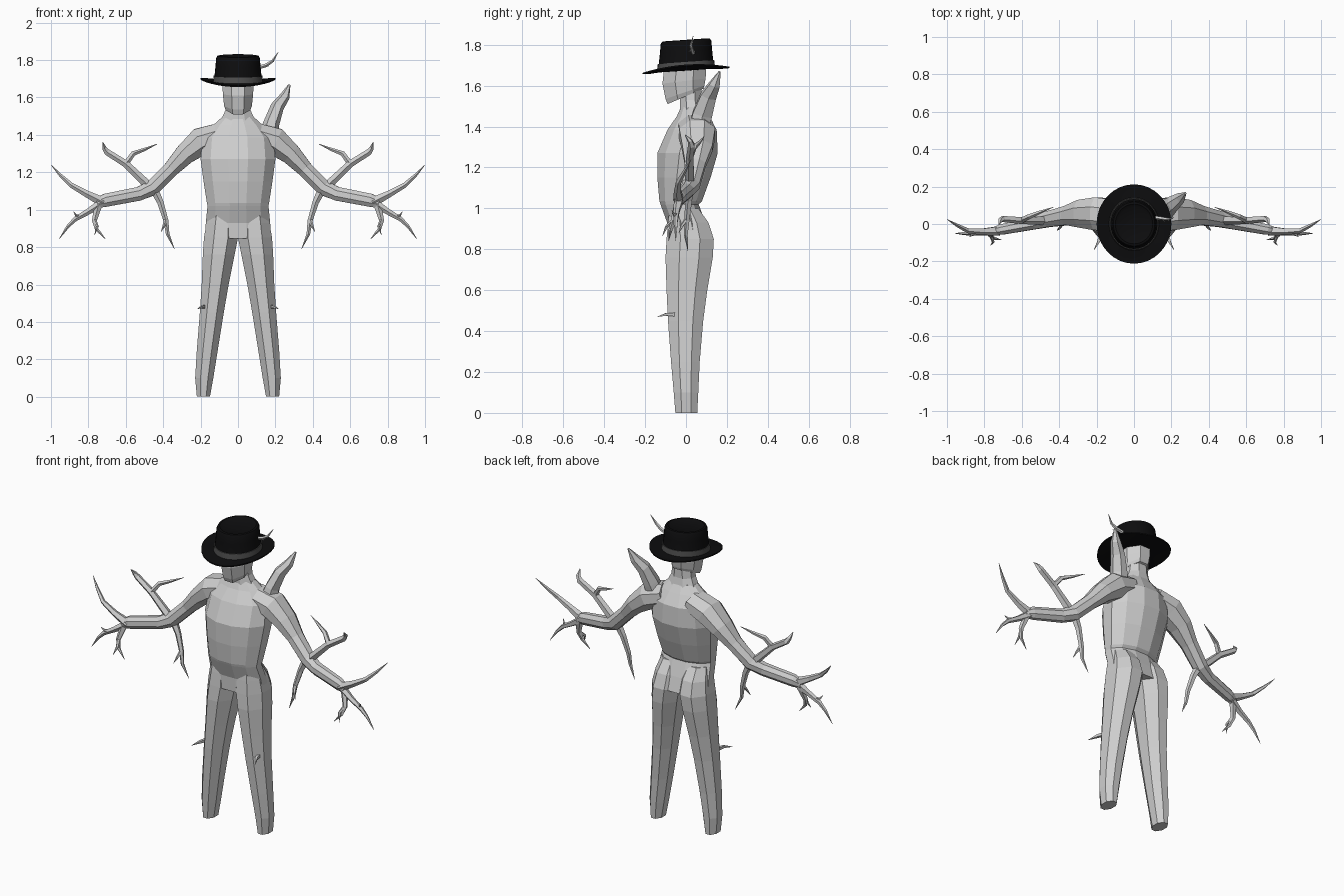
import bpy, bmesh, math
from mathutils import Vector


def material(name, rgb):
    m = bpy.data.materials.new(name)
    m.diffuse_color = (*rgb, 1)
    return m


BARK = material("pale_grey", (0.62, 0.62, 0.62))
FELT = material("hat_black", (0.004, 0.004, 0.0045))
BAND = material("band_grey", (0.075, 0.075, 0.075))


def make_object(name, bm, mat, mirror=False, smooth=False):
    bmesh.ops.recalc_face_normals(bm, faces=bm.faces)
    me = bpy.data.meshes.new(name)
    bm.to_mesh(me)
    bm.free()
    me.materials.append(mat)
    if smooth:
        for p in me.polygons:
            p.use_smooth = True
        me.set_sharp_from_angle(angle=math.radians(35))
    ob = bpy.data.objects.new(name, me)
    bpy.context.collection.objects.link(ob)
    if mirror:
        ob.modifiers.new("mirror", 'MIRROR').use_mirror_merge = False
    return ob


def skin(bm, rings, closed=False):
    """Join rings of points with quads; cap the ends or close the loop."""
    loops = [[bm.verts.new(p) for p in r] for r in rings]
    n = len(loops[0])
    pairs = list(zip(loops, loops[1:]))
    if closed:
        pairs.append((loops[-1], loops[0]))
    for a, b in pairs:
        for i in range(n):
            j = (i + 1) % n
            bm.faces.new((a[i], a[j], b[j], b[i]))
    if not closed:
        bm.faces.new(loops[0])
        bm.faces.new(loops[-1])


def oval(z, x0, x1, y0, y1, n=8, z_back=None):
    """Faceted oval filling the given box; z_back tilts it upward at the rear."""
    pts, k = [], 1 / math.cos(math.pi / n)
    for i in range(n):
        a = 2 * math.pi * (i + 0.5) / n
        u, v = math.cos(a) * k, math.sin(a) * k
        zz = z if z_back is None else z + (z_back - z) * (v + 1) / 2
        pts.append(((x0 + x1) / 2 + u * (x1 - x0) / 2,
                    (y0 + y1) / 2 + v * (y1 - y0) / 2, zz))
    return pts


def branch(bm, path, n=5):
    """Tapered tube; path entries are x, y, z, radius and optional y radius."""
    pts = [Vector(p[:3]) for p in path]
    rings = []
    for i, p in enumerate(pts):
        t = (pts[min(i + 1, len(pts) - 1)] - pts[max(i - 1, 0)]).normalized()
        ref = Vector((1, 0, 0)) if abs(t.y) > 0.85 else Vector((0, 1, 0))
        u = (ref - t * ref.dot(t)).normalized()
        v = t.cross(u)
        r = path[i][3]
        ru = path[i][4] if len(path[i]) > 4 else r
        rings.append([p + u * ru * math.cos(2 * math.pi * (k + 0.5) / n)
                      + v * r * math.sin(2 * math.pi * (k + 0.5) / n) for k in range(n)])
    skin(bm, rings)


# Torso: z, half width, front y, back y
bm = bmesh.new()
skin(bm, [oval(z, -w, w, f, b, 12) for z, w, f, b in (
    (0.845, 0.178, -0.09, 0.12), (0.93, 0.172, -0.092, 0.095), (1.02, 0.163, -0.125, 0.062),
    (1.035, 0.166, -0.13, 0.078), (1.15, 0.184, -0.14, 0.12), (1.27, 0.2, -0.14, 0.155),
    (1.385, 0.19, -0.09, 0.15), (1.45, 0.135, -0.045, 0.11), (1.495, 0.085, -0.025, 0.08))])
make_object("torso", bm, BARK)

# Neck
bm = bmesh.new()
skin(bm, [oval(z, -w, w, f, b) for z, w, f, b in (
    (1.46, 0.1, -0.03, 0.09), (1.53, 0.068, -0.03, 0.075), (1.62, 0.055, -0.03, 0.075))])
make_object("neck", bm, BARK)

# Head with a jaw line rising to the rear
bm = bmesh.new()
skin(bm, [oval(z, -w, w, f, b, 8, zb) for z, zb, w, f, b in (
    (1.51, 1.585, 0.066, -0.09, 0.085), (1.535, 1.60, 0.074, -0.1, 0.09),
    (1.61, 1.635, 0.081, -0.115, 0.096), (1.70, 1.71, 0.084, -0.105, 0.1))])
make_object("head", bm, BARK)

# Legs: z, inner x, outer x, front y, back y
bm = bmesh.new()
skin(bm, [oval(*r) for r in (
    (0.0, 0.15, 0.22, -0.052, 0.055), (0.1, 0.132, 0.229, -0.06, 0.06),
    (0.25, 0.108, 0.22, -0.073, 0.067), (0.45, 0.076, 0.204, -0.088, 0.084),
    (0.6, 0.05, 0.194, -0.095, 0.104), (0.76, 0.018, 0.188, -0.1, 0.131),
    (0.85, 0.0, 0.182, -0.095, 0.136), (0.93, 0.005, 0.168, -0.088, 0.11),
    (1.0, 0.02, 0.15, -0.08, 0.06))])
make_object("legs", bm, BARK, mirror=True)

# Knee twigs
bm = bmesh.new()
branch(bm, [(0.175, -0.04, 0.48, 0.014), (0.19, -0.095, 0.482, 0.01),
            (0.215, -0.14, 0.47, 0.001)], 4)
make_object("knee_twigs", bm, BARK, mirror=True)

# Arms
bm = bmesh.new()
branch(bm, [(0.09, 0.045, 1.40, 0.07, 0.09), (0.2, 0.055, 1.365, 0.08, 0.095),
            (0.285, 0.055, 1.295, 0.06, 0.08), (0.36, 0.045, 1.215, 0.045, 0.055),
            (0.46, 0.025, 1.115, 0.045, 0.045), (0.53, 0.005, 1.085, 0.04, 0.036),
            (0.71, -0.03, 1.05, 0.038, 0.03), (0.755, -0.038, 1.035, 0.025, 0.02)], 8)
make_object("arms", bm, BARK, mirror=True)

# Branches growing from elbows and hands
bm = bmesh.new()
for path in (
    # elbow, upward with fork
    [(0.46, 0.02, 1.11, 0.026), (0.6, 0.02, 1.245, 0.02), (0.7, 0.028, 1.308, 0.018),
     (0.715, 0.02, 1.33, 0.013), (0.722, -0.005, 1.36, 0.002)],
    [(0.6, 0.02, 1.245, 0.016), (0.56, 0.04, 1.3, 0.014), (0.5, 0.065, 1.322, 0.009),
     (0.43, 0.09, 1.352, 0.001)],
    # elbow, downward with fork
    [(0.45, 0.02, 1.11, 0.024), (0.415, 0.015, 1.04, 0.018), (0.385, 0.005, 0.94, 0.014),
     (0.376, 0.0, 0.87, 0.01), (0.34, 0.01, 0.79, 0.001)],
    [(0.386, 0.005, 0.95, 0.011), (0.396, -0.02, 0.915, 0.008), (0.412, -0.035, 0.88, 0.001)],
    # hand, upward
    [(0.72, -0.035, 1.04, 0.028), (0.81, -0.04, 1.085, 0.019), (0.89, -0.035, 1.13, 0.014),
     (0.95, -0.005, 1.185, 0.009), (1.0, 0.025, 1.24, 0.001)],
    # hand, outward and down with spur
    [(0.73, -0.035, 1.035, 0.024), (0.8, -0.045, 0.99, 0.017), (0.87, -0.05, 0.95, 0.013),
     (0.91, -0.05, 0.91, 0.009), (0.957, -0.05, 0.842, 0.001)],
    [(0.83, -0.045, 0.972, 0.01), (0.865, -0.055, 0.968, 0.008), (0.88, -0.07, 0.99, 0.001)],
    # hand, inward and down with fork
    [(0.745, -0.035, 1.03, 0.022), (0.768, -0.06, 0.94, 0.014), (0.755, -0.075, 0.895, 0.01),
     (0.708, -0.085, 0.842, 0.001)],
    [(0.766, -0.06, 0.945, 0.01), (0.752, -0.095, 0.91, 0.008), (0.767, -0.115, 0.865, 0.001)],
):
    branch(bm, path)
make_object("arm_branches", bm, BARK, mirror=True)

# Broken stump on one shoulder
bm = bmesh.new()
branch(bm, [(0.16, 0.06, 1.38, 0.055), (0.178, 0.08, 1.46, 0.043, 0.055),
            (0.21, 0.11, 1.55, 0.036, 0.044), (0.25, 0.14, 1.605, 0.027, 0.03),
            (0.275, 0.165, 1.668, 0.006, 0.006)], 6)
make_object("shoulder_stump", bm, BARK)


def lathe(name, profile, mat, n=32):
    """Closed profile turned round z, with a slight oval, tilt and brim curl."""
    bm = bmesh.new()
    rings = []
    for r, z in profile:
        ring = []
        for i in range(n):
            a = 2 * math.pi * i / n
            x, y = r * math.cos(a), r * math.sin(a) * 1.06
            curl = 0.3 * (x * x - y * y) if r > 0.15 else 0
            ring.append((x, y, z + 0.07 * y + curl))
        rings.append(ring)
    skin(bm, rings, closed=(profile[0][0] > 0.05 and name == "hat_band"))
    return make_object(name, bm, mat, smooth=True)


# Hat: underside, brim, crown and dished top
lathe("hat", [(0.02, 1.672), (0.12, 1.674), (0.165, 1.679), (0.2, 1.684), (0.2, 1.691),
              (0.165, 1.687), (0.13, 1.684), (0.125, 1.72), (0.12, 1.77), (0.117, 1.81),
              (0.111, 1.822), (0.1, 1.824), (0.085, 1.815), (0.02, 1.812)], FELT)
lathe("hat_band", [(0.12, 1.683), (0.134, 1.683), (0.13, 1.716), (0.12, 1.716)], BAND)

# Twig tucked into the hat
bm = bmesh.new()
branch(bm, [(0.11, 0.035, 1.76, 0.011), (0.15, 0.03, 1.772, 0.01), (0.185, 0.025, 1.795, 0.008),
            (0.215, 0.035, 1.842, 0.001)])
branch(bm, [(0.145, 0.03, 1.77, 0.006), (0.165, 0.012, 1.768, 0.001)], 4)
make_object("hat_twig", bm, BARK)
